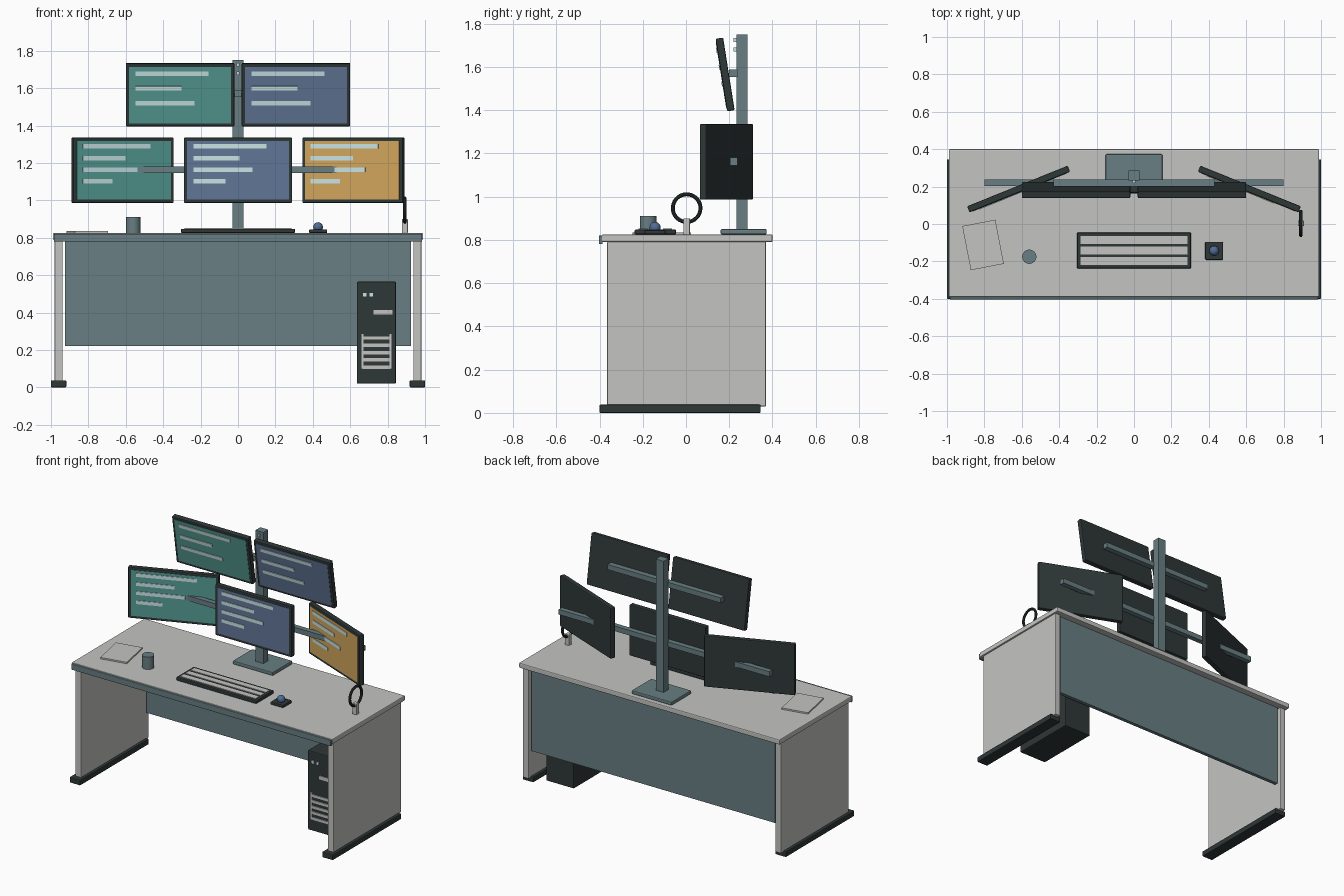
import bpy, bmesh
from math import radians
from mathutils import Matrix, Vector

cube = bpy.data.objects.get("Cube")
if cube:
    bpy.data.objects.remove(cube)


def material(name, *rgb):
    m = bpy.data.materials.new(name)
    m.use_nodes = True
    m.diffuse_color = (*rgb, 1)
    m.node_tree.nodes["Principled BSDF"].inputs["Base Color"].default_value = (*rgb, 1)
    return m


GREY = material("light grey laminate", .55, .55, .54)
SLATE = material("slate metal", .14, .21, .225)
DARK = material("dark plastic", .028, .038, .038)
TEAL = material("teal screen", .09, .33, .29)
BLUE = material("blue screen", .12, .18, .31)
AMBER = material("amber screen", .65, .38, .11)
PALE = material("pale text", .58, .77, .78)
BALL = material("blue ball", .08, .15, .30)


def finish(name, bm, mat, place, smooth=False):
    mesh = bpy.data.meshes.new(name)
    bm.to_mesh(mesh)
    bm.free()
    mesh.materials.append(mat)
    for p in mesh.polygons:
        p.use_smooth = smooth
    if smooth:
        mesh.set_sharp_from_angle(angle=radians(35))
    ob = bpy.data.objects.new(name, mesh)
    ob.matrix_world = place
    bpy.context.collection.objects.link(ob)
    return ob


def box(name, x, y, z, mat, bevel=0, place=Matrix()):
    """Box given by its (low, high) range on each axis."""
    bm = bmesh.new()
    bmesh.ops.create_cube(bm, size=1)
    for v in bm.verts:
        v.co = Vector(r[0] if c < 0 else r[1] for c, r in zip(v.co, (x, y, z)))
    if bevel:
        bmesh.ops.bevel(bm, geom=bm.edges[:], offset=bevel, segments=2,
                        profile=.5, affect='EDGES')
    return finish(name, bm, mat, place)


def mid(c, size):
    return (c - size / 2, c + size / 2)


# Desk
box("desktop", (-.99, .99), (-.39, .40), (.79, .825), GREY, .006)
box("front_edge_strip", (-.985, .985), (-.403, -.385), (.78, .82), SLATE, .003)
box("modesty_panel", (-.925, .925), (.33, .355), (.22, .79), SLATE)
for side, s in (("left", 1), ("right", -1)):
    box(side + "_side_panel", sorted((s * .937, s * .98)), (-.365, .37), (.03, .792), GREY, .005)
    box(side + "_foot", sorted((s * .918, s * 1)), (-.4, .345), (0, .038), DARK, .005)

# Monitor stand
box("stand_base", (-.152, .152), (.16, .373), (.825, .85), SLATE, .006)
box("stand_pole", (-.03, .03), (.233, .285), (.845, 1.75), SLATE)
box("lower_arm", (-.8, .8), (.203, .238), (1.145, 1.18), SLATE)
box("upper_arm", (-.43, .43), (.2, .238), (1.553, 1.588), SLATE)
for z in (1.68, 1.725):
    box("pole_light", mid(0, .014), (.22, .236), mid(z, .018), PALE)


def monitor(name, place, screen, height, lines):
    """Bevelled case, screen plate and rows of text."""
    box(name + "_case", mid(0, .58), mid(0, .035), mid(0, height), DARK, .006, place)
    box(name + "_screen", mid(0, .543), (-.0195, -.017), mid(0, height - .036), screen, 0, place)
    for z, length in lines:
        box(name + "_text", (-.238, -.238 + length), (-.023, -.019), mid(z, .024), PALE, 0, place)


LOW = ((.127, .39), (.065, .245), (.003, .315), (-.06, .17))
HIGH = ((.116, .39), (.037, .245), (-.042, .315))
monitor("centre_monitor", Matrix.Translation((0, .184, 1.161)), BLUE, .35, LOW)
for side, s, low, high in (("left", 1, AMBER, BLUE), ("right", -1, TEAL, TEAL)):
    turn = Matrix.Rotation(radians(-22 * s), 4, 'Z')
    monitor(side + "_side_monitor", Matrix.Translation((s * .617, .187, 1.161)) @ turn,
            low, .35, LOW)
    tilt = Matrix.Rotation(radians(9), 4, 'X')
    monitor(side + "_top_monitor", Matrix.Translation((s * .31, .181, 1.565)) @ tilt,
            high, .34, HIGH)

# Computer tower with front lights, drive slot and vent
F = (-.156, -.149)
box("tower_case", (.635, .845), (-.15, .31), (.02, .565), DARK, .006)
for x in (.677, .713):
    box("tower_light", mid(x, .018), F, mid(.495, .018), PALE)
box("drive_slot", (.725, .825), F, (.39, .415), GREY)
for x in (.665, .815):
    box("vent_post", mid(x, .011), F, (.1, .285), GREY)
for i in range(5):
    box("vent_slat", (.665, .815), F, mid(.108 + i * .039, .018), GREY)

# Keyboard
box("keyboard_body", (-.305, .305), (-.238, -.046), (.825, .848), DARK, .006)
for y in (-.086, -.142, -.198):
    box("key_row", (-.287, .287), mid(y, .043), (.845, .852), GREY)

# Trackball
box("trackball_base", (.38, .477), (-.192, -.095), (.825, .845), DARK, .006)
bm = bmesh.new()
bmesh.ops.create_uvsphere(bm, u_segments=24, v_segments=14, radius=.026)
finish("trackball", bm, BALL, Matrix.Translation((.428, -.143, .857)), True)

# Cup and paper
bm = bmesh.new()
bmesh.ops.create_cone(bm, cap_ends=True, segments=32, radius1=.038, radius2=.038, depth=.086)
finish("cup", bm, SLATE, Matrix.Translation((-.56, -.175, .867)), True)
box("paper_pad", mid(0, .18), mid(0, .24), (.825, .835), GREY, 0,
    Matrix.Translation((-.807, -.112, 0)) @ Matrix.Rotation(radians(11), 4, 'Z'))

# Headphone band on its stand
box("headphone_stand", mid(.892, .032), mid(.003, .03), (.825, .9), GREY, .003)
bpy.ops.mesh.primitive_torus_add(major_radius=.064, minor_radius=.009, major_segments=36,
                                 minor_segments=10, location=(.892, .003, .947),
                                 rotation=(0, radians(90), 0))
band = bpy.context.object
band.name = "headphone_band"
band.data.materials.append(DARK)
bpy.ops.object.shade_smooth_by_angle()
